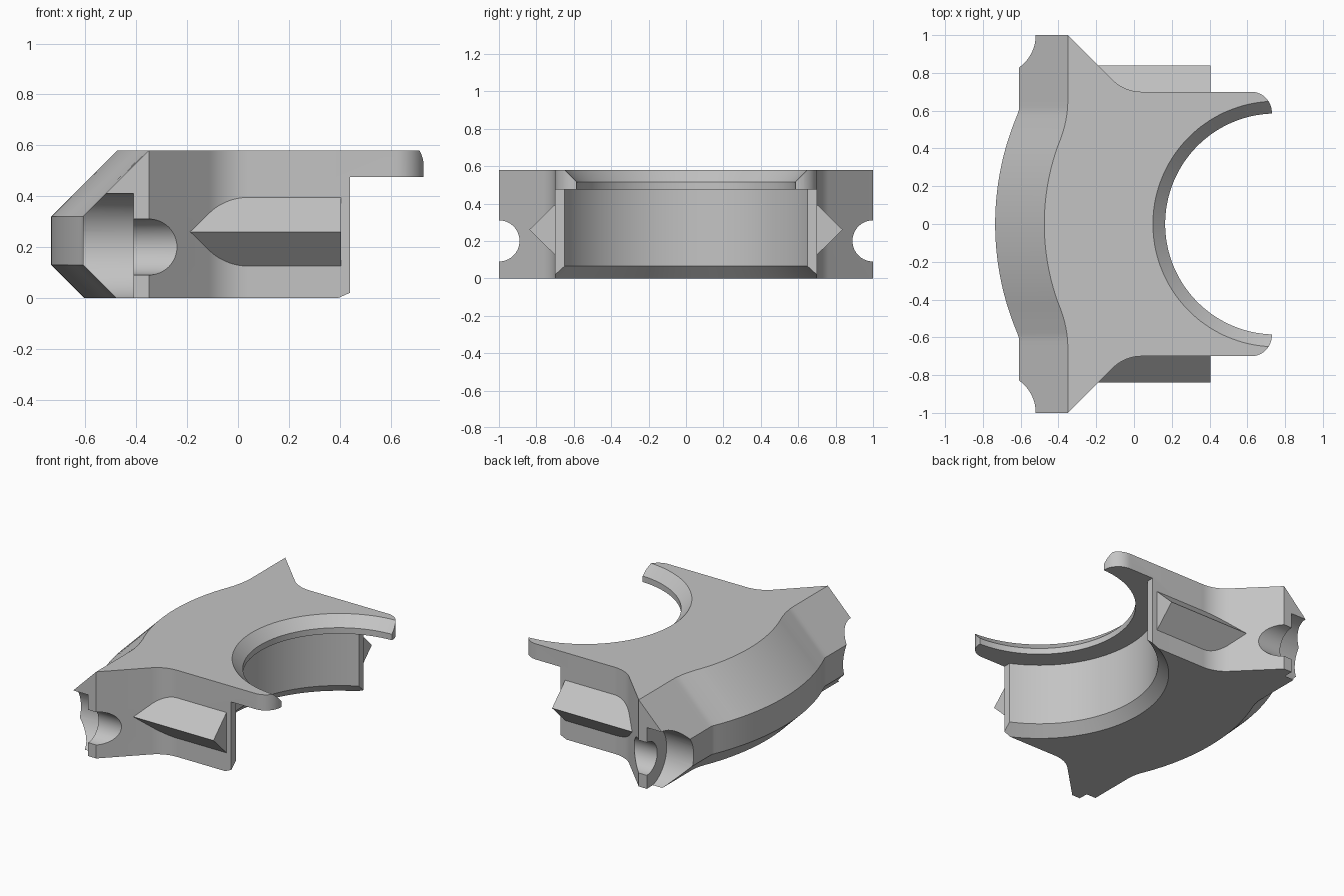
import bpy, bmesh, math
from math import sin, cos, pi, sqrt

if "Cube" in bpy.data.objects:
    bpy.data.objects.remove(bpy.data.objects["Cube"], do_unlink=True)

grey = bpy.data.materials.new("neutral grey")
grey.use_nodes = True
grey.diffuse_color = (0.55, 0.55, 0.55, 1)
grey.node_tree.nodes["Principled BSDF"].inputs["Base Color"].default_value = (0.55, 0.55, 0.55, 1)

AXIS = 0.75   # x of the shared arc centre
H = 0.58      # overall height


def loft(name, rings):
    """Solid made from matching closed rings of 3D points."""
    bm = bmesh.new()
    loops = [[bm.verts.new(p) for p in ring] for ring in rings]
    n = len(loops[0])
    for a, b in zip(loops, loops[1:]):
        for i in range(n):
            j = (i + 1) % n
            bm.faces.new((a[i], a[j], b[j], b[i]))
    bm.faces.new(loops[0][::-1])
    bm.faces.new(loops[-1])
    bmesh.ops.recalc_face_normals(bm, faces=bm.faces[:])
    me = bpy.data.meshes.new(name)
    bm.to_mesh(me)
    bm.free()
    me.materials.append(grey)
    ob = bpy.data.objects.new(name, me)
    bpy.context.collection.objects.link(ob)
    return ob


def arc(cx, cy, r, a0, a1, n):
    angles = [math.radians(a0 + (a1 - a0) * i / n) for i in range(n + 1)]
    return [(cx + r * cos(a), cy + r * sin(a)) for a in angles]


def rod(name, x0, x1, y, z, r):
    """Cylinder along x."""
    return loft(name, [[(x, p, q) for p, q in arc(y, z, r, 0, 354.375, 63)] for x in (x0, x1)])


def cut(target, cutter):
    cutter.hide_render = True
    mod = target.modifiers.new("cut", "BOOLEAN")
    mod.operation, mod.solver, mod.object = "DIFFERENCE", "EXACT", cutter
    bpy.context.view_layer.objects.active = target
    bpy.ops.object.modifier_apply(modifier=mod.name)
    bpy.data.objects.remove(cutter, do_unlink=True)


def back_x(y, inset, blend):
    """Back wall: central arc meeting straight ends, optionally blended."""
    y, r, flat = abs(y), 1.485 - inset, -0.61 + inset
    meet = sqrt(r * r - (AXIS - flat) ** 2)
    lo, hi = meet - blend, meet + blend
    if y >= hi:
        return flat
    if y <= lo:
        return AXIS - sqrt(r * r - y * y)
    # quadratic easing between the arc and the straight end
    t = (y - lo) / (hi - lo)
    start = AXIS - sqrt(r * r - lo * lo)
    return start * (1 - t) ** 2 + flat * (1 - (1 - t) ** 2)


# Body: one plan outline whose back wall moves in at the two chamfers
half = arc(0.62, 0.59, 0.11, 0, 90, 12) + arc(0.04, 0.917, 0.217, 270, 225, 14)
front = [(x, -y) for x, y in reversed(half)] + half
back_ys = [1, 0.8] + [0.7 - 0.02 * i for i in range(71)] + [-0.8, -1]


def ring(z, inset, blend):
    pts = front + [(-0.35, 1)]
    # a tiny step keeps the end wall from collapsing at the top
    pts += [(min(back_x(y, inset, blend), -0.3505), y) for y in back_ys]
    return [(x, y, z) for x, y in pts + [(-0.35, -1)]]


body = loft("bracket_body", [ring(0, 0.13, 0.06), ring(0.13, 0, 0),
                             ring(0.32, 0, 0), ring(H, 0.26, 0.12)])

# Stepped, chamfered bore under the overhanging lip
profile = [(0.805, -0.02), (0.72, 0.065), (0.72, 0.475),
           (0.585, 0.475), (0.585, 0.515), (0.67, 0.6)]
bore = loft("bore_cutter", [[(x, y, z) for x, y in arc(AXIS, 0, r, 0, 357.5, 143)]
                            for r, z in profile])
cut(body, bore)

# Space below the two lip tips
corners = [(0.44, -1.2), (1, -1.2), (1, 1.2), (0.44, 1.2)]
cut(body, loft("lip_cutter", [[(x, y, z) for x, y in corners] for z in (-0.1, 0.475)]))

# Bolt holes with counterbores, and side wedges
for side, s in (("left", -1), ("right", 1)):
    y = -s
    cut(body, rod("hole_cutter", -0.9, 0, y, 0.2, 0.11))
    cut(body, rod("counterbore_cutter", -0.9, -0.41, y, 0.2, 0.21))

for side, s in (("back", 1), ("front", -1)):
    section = [(0.67, 0.125), (0.7, 0.125), (0.838, 0.26), (0.7, 0.395), (0.67, 0.395)]
    loft(side + "_side_wedge", [[(x, s * y, z) for y, z in section] for x in (-0.25, 0.405)])

# Smooth curved walls, keep machined edges crisp
bpy.ops.object.select_all(action="DESELECT")
body.select_set(True)
bpy.context.view_layer.objects.active = body
bpy.ops.object.shade_smooth_by_angle(angle=math.radians(20))
